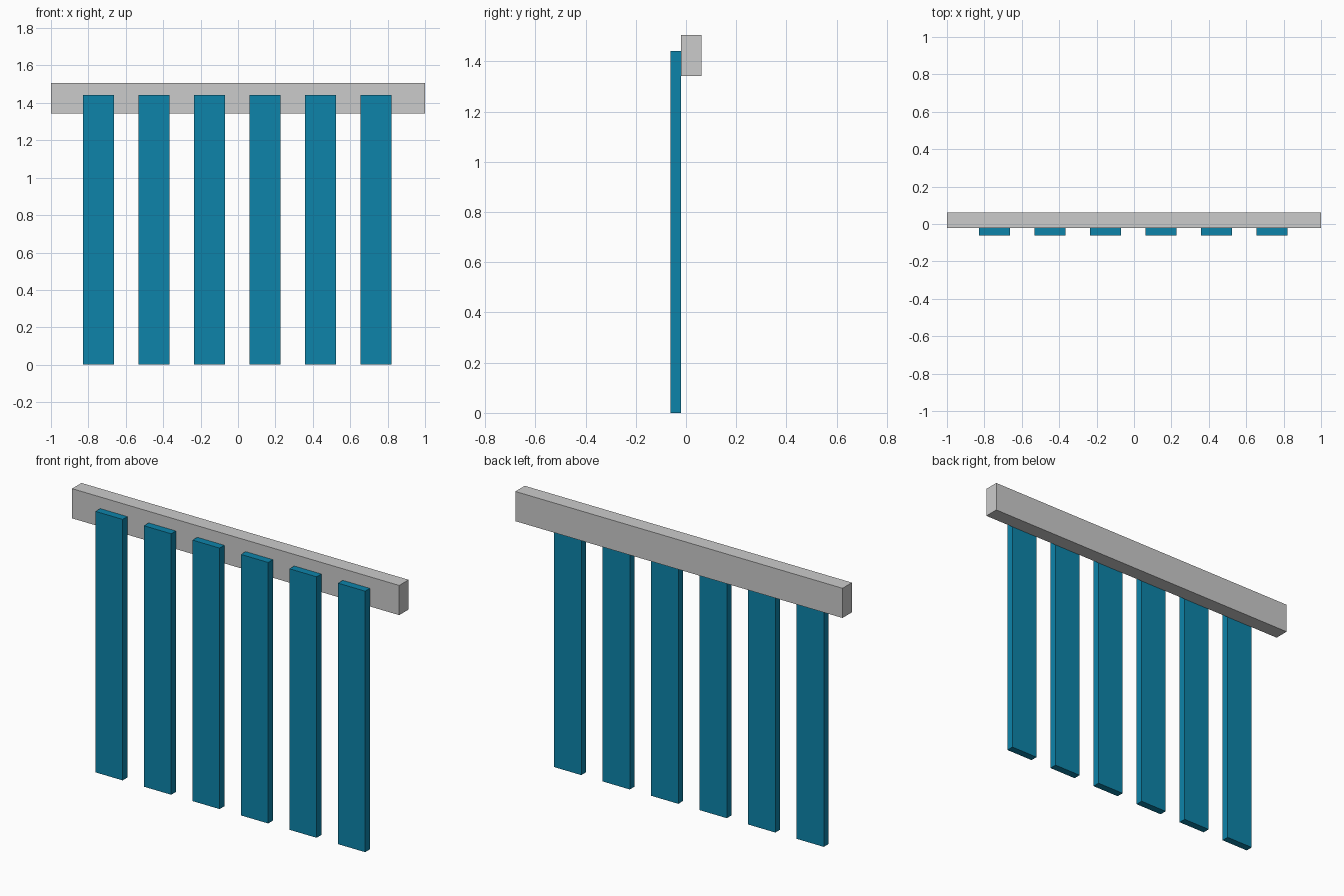
import bpy

if "Cube" in bpy.data.objects:
    bpy.data.objects.remove(bpy.data.objects["Cube"])

RAIL_Y = (-0.0205, 0.0615)
SLAT_Y = (-0.0615, -0.0205)
SLAT_WIDTH, SLAT_PITCH, SLAT_COUNT = 0.166, 0.2965, 6
SLAT_OFFSET = -0.004

blue = bpy.data.materials.new("slat_blue")
blue.diffuse_color = (0.004, 0.23, 0.40, 1)
blue.use_nodes = True
blue.node_tree.nodes["Principled BSDF"].inputs["Base Color"].default_value = blue.diffuse_color


def box(name, x, y, z, material=None):
    """Box spanning the given (min, max) ranges."""
    spans = (x, y, z)
    bpy.ops.mesh.primitive_cube_add(size=1, location=[(a + b) / 2 for a, b in spans])
    obj = bpy.context.object
    obj.name = name
    obj.scale = [b - a for a, b in spans]
    bpy.ops.object.transform_apply(location=False, rotation=False, scale=True)
    if material:
        obj.data.materials.append(material)
    return obj


# Horizontal rail behind the slat tops
box("top_rail", (-1, 1), RAIL_Y, (1.342, 1.506))

# Evenly spaced hanging slats on the front of the rail
for i in range(SLAT_COUNT):
    cx = SLAT_OFFSET + (i - (SLAT_COUNT - 1) / 2) * SLAT_PITCH
    box(f"slat_{i + 1}", (cx - SLAT_WIDTH / 2, cx + SLAT_WIDTH / 2),
        SLAT_Y, (0, 1.442), blue)
